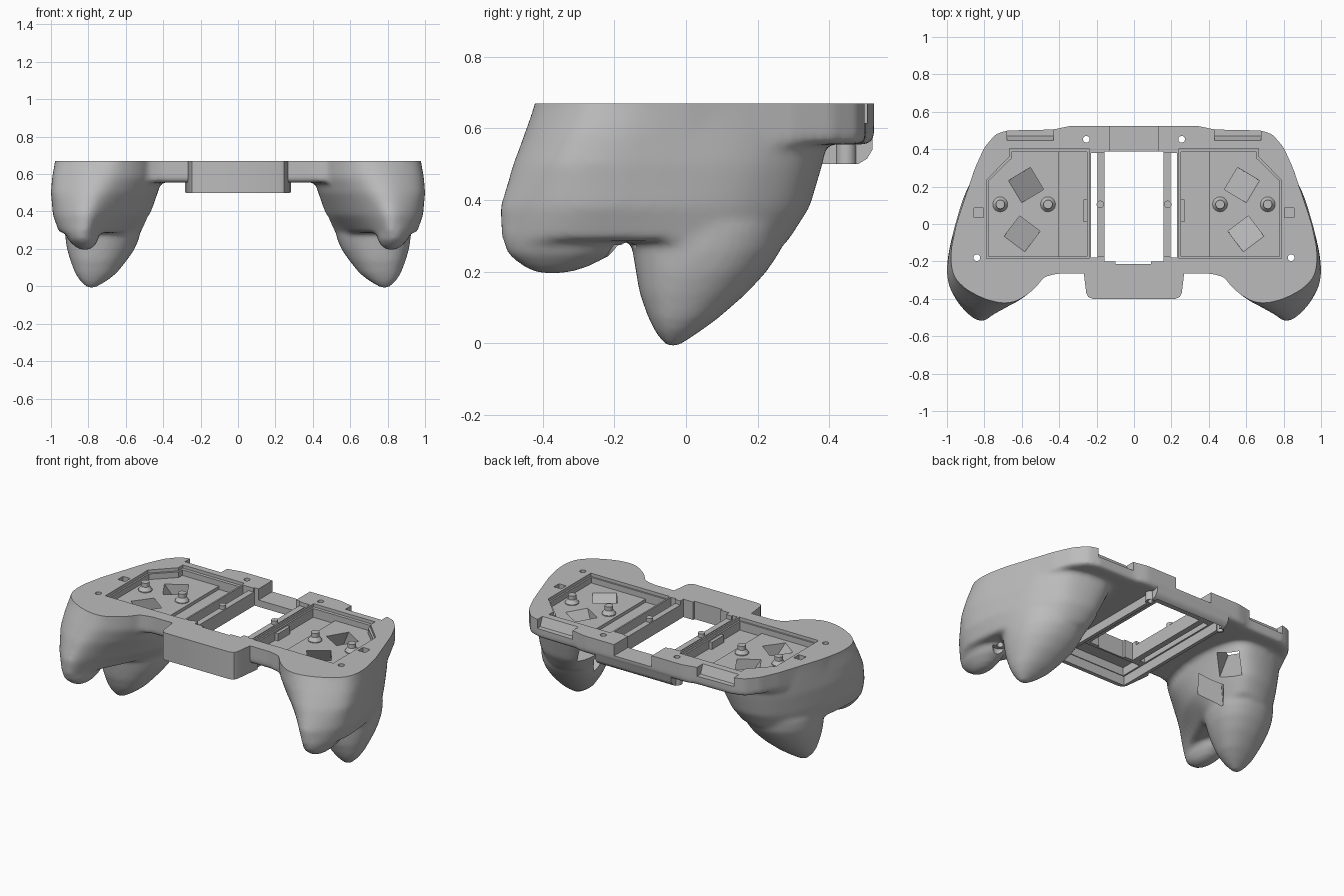
import bpy, bmesh
from math import sin, cos, pi, radians, copysign
from mathutils import Vector

scene = bpy.context.scene
if "Cube" in bpy.data.objects:
    bpy.data.objects.remove(bpy.data.objects["Cube"], do_unlink=True)

TOP = 0.67          # finished upper face
OVER = 0.74         # rough height before trimming
PLATE = 0.555       # underside of the plate
SIDES = (1, -1)

grey = bpy.data.materials.new("mid grey plastic")
grey.use_nodes = True
grey.diffuse_color = (0.5, 0.5, 0.5, 1)
grey.node_tree.nodes["Principled BSDF"].inputs["Base Color"].default_value = (0.5, 0.5, 0.5, 1)


def loft(bm, rings):
    """Closed solid through rings of equal length."""
    loops = [[bm.verts.new(p) for p in ring] for ring in rings]
    n = len(loops[0])
    for low, high in zip(loops, loops[1:]):
        for i in range(n):
            j = (i + 1) % n
            bm.faces.new((low[i], low[j], high[j], high[i]))
    bm.faces.new(loops[0][::-1])
    bm.faces.new(loops[-1])


def prism(bm, points, low, high, shift=0.0, shift_y=0.0):
    """Upright prism; the lower end can be shifted sideways."""
    loft(bm, [[(x + shift, y + shift_y, low) for x, y in points],
              [(x, y, high) for x, y in points]])


def rect(x0, x1, y0, y1, side=1):
    return [(side * x0, y0), (side * x1, y0), (side * x1, y1), (side * x0, y1)]


def disc(x, y, radius, n=20, turn=0.0):
    return [(x + radius * cos(turn + 2 * pi * i / n),
             y + radius * sin(turn + 2 * pi * i / n)) for i in range(n)]


def flip(points, side):
    return [(side * x, y) for x, y in points]


def rounded(points, steps=6):
    """Smooth closed curve through the given points."""
    p = [Vector(q) for q in points]
    curve = []
    for i in range(len(p)):
        a, b, c, d = (p[(i + k) % len(p)] for k in (-1, 0, 1, 2))
        for s in range(steps):
            t = s / steps
            curve.append(b + t * (c - a) / 2 + t * t * (a - 2.5 * b + 2 * c - d / 2)
                         + t ** 3 * (3 * (b - c) + d - a) / 2)
    return curve


def finish(bm, name):
    bmesh.ops.recalc_face_normals(bm, faces=bm.faces[:])
    mesh = bpy.data.meshes.new(name)
    bm.to_mesh(mesh)
    bm.free()
    mesh.materials.append(grey)
    ob = bpy.data.objects.new(name, mesh)
    scene.collection.objects.link(ob)
    return ob


def apply(ob, kind, **settings):
    bpy.context.view_layer.objects.active = ob
    mod = ob.modifiers.new(kind.lower(), kind)
    for key, value in settings.items():
        setattr(mod, key, value)
    bpy.ops.object.modifier_apply(modifier=mod.name)


def combine(ob, bm, operation):
    tool = finish(bm, "cutter")
    tool.hide_render = True
    apply(ob, "BOOLEAN", operation=operation, solver="EXACT", object=tool)
    bpy.data.objects.remove(tool, do_unlink=True)


def lobe(bm, sections, side, slant, fullness):
    """Rounded grip tip; each section is z, x range, y range."""
    rings = []
    for z, x0, x1, y0, y1 in sections:
        cx, cy, rx, ry = (x0 + x1) / 2, (y0 + y1) / 2, (x1 - x0) / 2, (y1 - y0) / 2
        ring = []
        for i in range(48):
            c, s = cos(2 * pi * i / 48), sin(2 * pi * i / 48)
            dy = ry * copysign(abs(s) ** (2 / fullness), s)
            dx = rx * copysign(abs(c) ** (2 / fullness), c) + slant * dy
            ring.append((side * (cx + dx), cy + dy, z))
        rings.append(ring)
    loft(bm, rings)


# Half outline of the plate, rear centre to front centre
outline = [(.34, .525), (.43, .505), (.68, .5), (.74, .48), (.8, .41), (.85, .3),
           (.89, .18), (.95, 0), (.975, -.12), (.978, -.2), (.95, -.29), (.89, -.35),
           (.79, -.39), (.63, -.415), (.58, -.375), (.54, -.325), (.49, -.285), (.41, -.265), (.2, -.265)]

# Grip body sections: front tip, outer side, rear, inner side, finger groove, inner front
body = [(.285, ((.82, -.515), (.905, -.45), (.955, -.3), (.93, -.02), (.86, .17),
                (.73, .275), (.57, .255), (.525, .06), (.61, -.13), (.755, -.43))),
        (.38, ((.82, -.52), (.945, -.415), (.99, -.26), (.95, 0), (.87, .2),
               (.74, .325), (.54, .32), (.47, .08), (.53, -.17), (.715, -.435))),
        (.5, ((.81, -.48), (.965, -.375), (1, -.23), (.955, 0), (.875, .22),
              (.74, .355), (.5, .355), (.43, .08), (.48, -.22), (.67, -.435))),
        (.58, ((.8, -.445), (.96, -.34), (.994, -.2), (.95, 0), (.87, .23),
               (.74, .37), (.48, .37), (.4, .08), (.47, -.255), (.64, -.425))),
        (OVER, ((.78, -.37), (.935, -.27), (.965, -.14), (.935, .02), (.86, .23),
                (.74, .37), (.48, .37), (.4, .08), (.47, -.26), (.62, -.4)))]

front_tip = [(.195, .8, .84, -.41, -.34), (.21, .77, .87, -.45, -.28),
             (.25, .745, .91, -.5, -.2), (.31, .74, .93, -.51, -.15)]

rear_tip = [(-.01, .765, .805, -.055, -.025), (.03, .7, .845, -.085, .035),
            (.07, .65, .87, -.105, .09), (.14, .595, .895, -.13, .17), (.2, .555, .912, -.14, .225),
            (.26, .53, .92, -.15, .265), (.33, .53, .92, -.15, .28)]

# Plate and grips blended into one smooth shell
bm = bmesh.new()
prism(bm, outline + flip(outline[::-1], -1), PLATE, OVER)
for side in SIDES:
    lobe(bm, front_tip, side, 0, 2)
    lobe(bm, rear_tip, side, -.15, 2.2)
    loft(bm, [[(side * p.x, p.y, z) for p in rounded(points)] for z, points in body])
shell = finish(bm, "grip_shell")
apply(shell, "REMESH", mode="VOXEL", voxel_size=.0135)
apply(shell, "SMOOTH", factor=.5, iterations=10)

# Deeper front block, box frame below the window, and its screw bosses
bm = bmesh.new()
half = [(.275, -.2), (.265, -.29), (.255, -.37), (.245, -.39), (.22, -.4)]
prism(bm, half + flip(half[::-1], -1), .5, OVER)
combine(shell, bm, "UNION")
bm = bmesh.new()
loft(bm, [[(x, y, z) for x, y in rect(-.262, .262, -.3, rear)]
          for z, rear in ((.5, .48), (.515, .505), (.54, .52), (.6, .52))])
combine(shell, bm, "UNION")
bm = bmesh.new()
for side in SIDES:
    prism(bm, disc(side * .255, .447, .028), .501, .6)
combine(shell, bm, "UNION")

# Trim the upper face flat and hollow the frame from below
bm = bmesh.new()
prism(bm, rect(-2, 2, -2, 2), TOP, 1)
prism(bm, rect(-.24, .24, -.375, .488), .45, .558)
combine(shell, bm, "DIFFERENCE")

# Central window, front block cavity, tray rims and sloped rear ledges
bm = bmesh.new()
prism(bm, rect(-.158, .158, -.2, .388), .3, OVER)
prism(bm, rect(-.23, .23, -.37, -.225), .45, .61)
tray = [(.24, -.185), (.788, -.185), (.788, .235), (.665, .36), (.665, .405), (.24, .405)]
for side in SIDES:
    prism(bm, flip(tray, side), .65, OVER)
    prism(bm, rect(.43, .68, .445, .6, side), .615, TOP + .005, shift_y=.025)
combine(shell, bm, "DIFFERENCE")

# Tray pockets, slits, rear channel, front notch and screw holes
bm = bmesh.new()
prism(bm, rect(-.13, .13, .37, .6), .6, OVER)
prism(bm, rect(-.1, .09, -.214, -.15), .3, OVER)
tray = [(.25, -.175), (.778, -.175), (.778, .23), (.655, .35), (.655, .385), (.25, .385)]
for side in SIDES:
    prism(bm, flip(tray, side), .615, OVER)
    prism(bm, rect(.195, .23, -.18, .38, side), .3, OVER)
    prism(bm, rect(.805, .855, .035, .085, side), .63, OVER)
    for x, y in ((.255, .453), (.84, -.18)):
        prism(bm, disc(side * x, y, .018), .1, OVER)
combine(shell, bm, "DIFFERENCE")

# Lower tray floor, lowered rails, slanted button tunnels and counterbores
bm = bmesh.new()
for side in SIDES:
    prism(bm, rect(.25, .402, -.175, .385, side), .595, OVER)
    prism(bm, rect(.15, .2, -.17, .38, side), .645, OVER)
    for x, y, turn, inward, rearward in ((.642, .17, radians(14), .27, .16),
                                         (.646, -.117, radians(-8), .2, .27)):
        tunnel = flip(disc(x, y, .097, 4, turn), side)
        prism(bm, tunnel, .25, .73, shift=-inward * side, shift_y=rearward)
    prism(bm, disc(side * .84, -.18, .042), .08, .275)
combine(shell, bm, "DIFFERENCE")

# Screw bosses in the trays, posts on the rails and clips beside the slits
boss_profile = ((.04, .605), (.04, .62), (.024, .642), (.024, .667))
post_profile = ((.02, .6), (.02, .668))
parts = [shell]
for side, label in zip(SIDES, ("left", "right")):
    for name, x, profile in (("outer_boss", .715, boss_profile),
                             ("inner_boss", .46, boss_profile),
                             ("rail_post", .18, post_profile)):
        bm = bmesh.new()
        loft(bm, [[(px, py, z) for px, py in disc(side * x, .105, r)] for r, z in profile])
        parts.append(finish(bm, f"{label}_{name}"))
    bm = bmesh.new()
    prism(bm, rect(.235, .27, .01, .13, side), .57, .64)
    parts.append(finish(bm, f"{label}_clip"))

# Smooth shading with crisp edges
bpy.ops.object.select_all(action="DESELECT")
for ob in parts:
    ob.select_set(True)
bpy.context.view_layer.objects.active = shell
bpy.ops.object.shade_smooth_by_angle(angle=radians(32))
